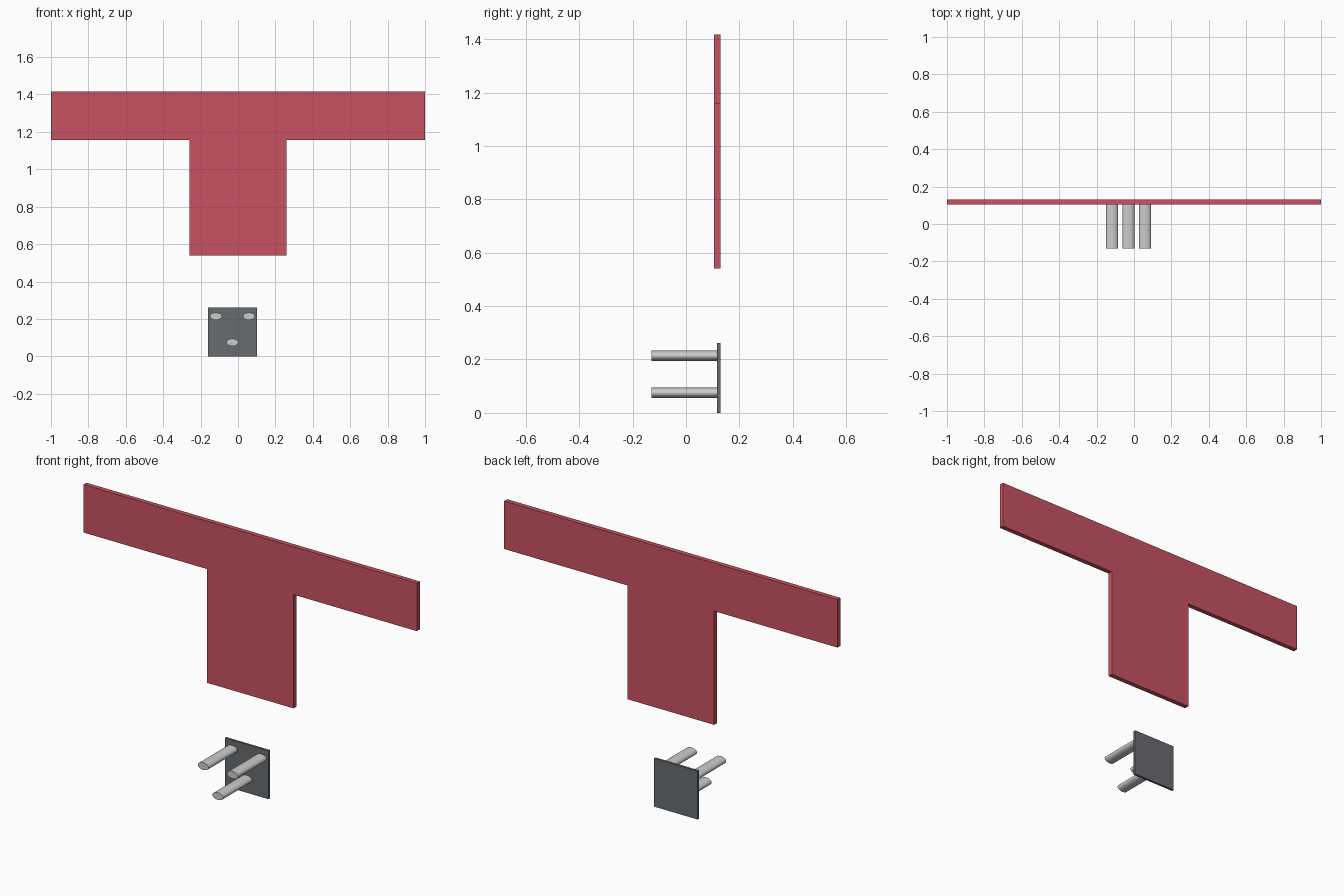
import bpy
import bmesh

if "Cube" in bpy.data.objects:
    bpy.data.objects.remove(bpy.data.objects["Cube"])


def material(name, rgb):
    m = bpy.data.materials.new(name)
    m.diffuse_color = (*rgb, 1)
    m.use_nodes = True
    m.node_tree.nodes["Principled BSDF"].inputs["Base Color"].default_value = m.diffuse_color
    return m


RED = material("red", (0.58, 0.085, 0.12))
DARK = material("dark_grey", (0.14, 0.15, 0.16))
LIGHT = material("light_grey", (0.60, 0.60, 0.60))


def slab(name, outline, y0, y1, mat):
    """Extrude an (x, z) outline from y0 to y1."""
    bm = bmesh.new()
    face = bm.faces.new([bm.verts.new((x, y0, z)) for x, z in outline])
    new = bmesh.ops.extrude_face_region(bm, geom=[face])["geom"]
    verts = [g for g in new if isinstance(g, bmesh.types.BMVert)]
    bmesh.ops.translate(bm, verts=verts, vec=(0, y1 - y0, 0))
    bmesh.ops.recalc_face_normals(bm, faces=bm.faces)
    mesh = bpy.data.meshes.new(name)
    bm.to_mesh(mesh)
    bm.free()
    mesh.materials.append(mat)
    obj = bpy.data.objects.new(name, mesh)
    bpy.context.collection.objects.link(obj)
    return obj


# T-shaped panel: wide bar over a central stem
half = [(0.26, 0.54), (0.26, 1.157), (1.0, 1.157), (1.0, 1.417)]
slab("t_panel", half + [(-x, z) for x, z in reversed(half)], 0.104, 0.13, RED)

# Square socket plate, slightly off centre
CX, HALF = -0.03, 0.131
slab("back_plate", [(CX - HALF, 0), (CX + HALF, 0),
                    (CX + HALF, 2 * HALF), (CX - HALF, 2 * HALF)],
     0.117, 0.13, DARK)

# Three oval pegs standing out of the plate
PEG_FRONT, PEG_BACK = -0.13, 0.117
pegs = {"left_peg": (-0.088, 0.214), "right_peg": (0.088, 0.214),
        "lower_peg": (0, 0.075)}
for name, (dx, z) in pegs.items():
    bpy.ops.mesh.primitive_cylinder_add(
        vertices=32, radius=1, depth=PEG_BACK - PEG_FRONT,
        location=(CX + dx, (PEG_FRONT + PEG_BACK) / 2, z),
        rotation=(1.5707963, 0, 0))
    peg = bpy.context.object
    peg.name = name
    peg.scale = (0.0325, 0.0195, 1)
    bpy.ops.object.transform_apply(location=False, rotation=True, scale=True)
    peg.data.materials.append(LIGHT)
    bpy.ops.object.shade_smooth_by_angle()
